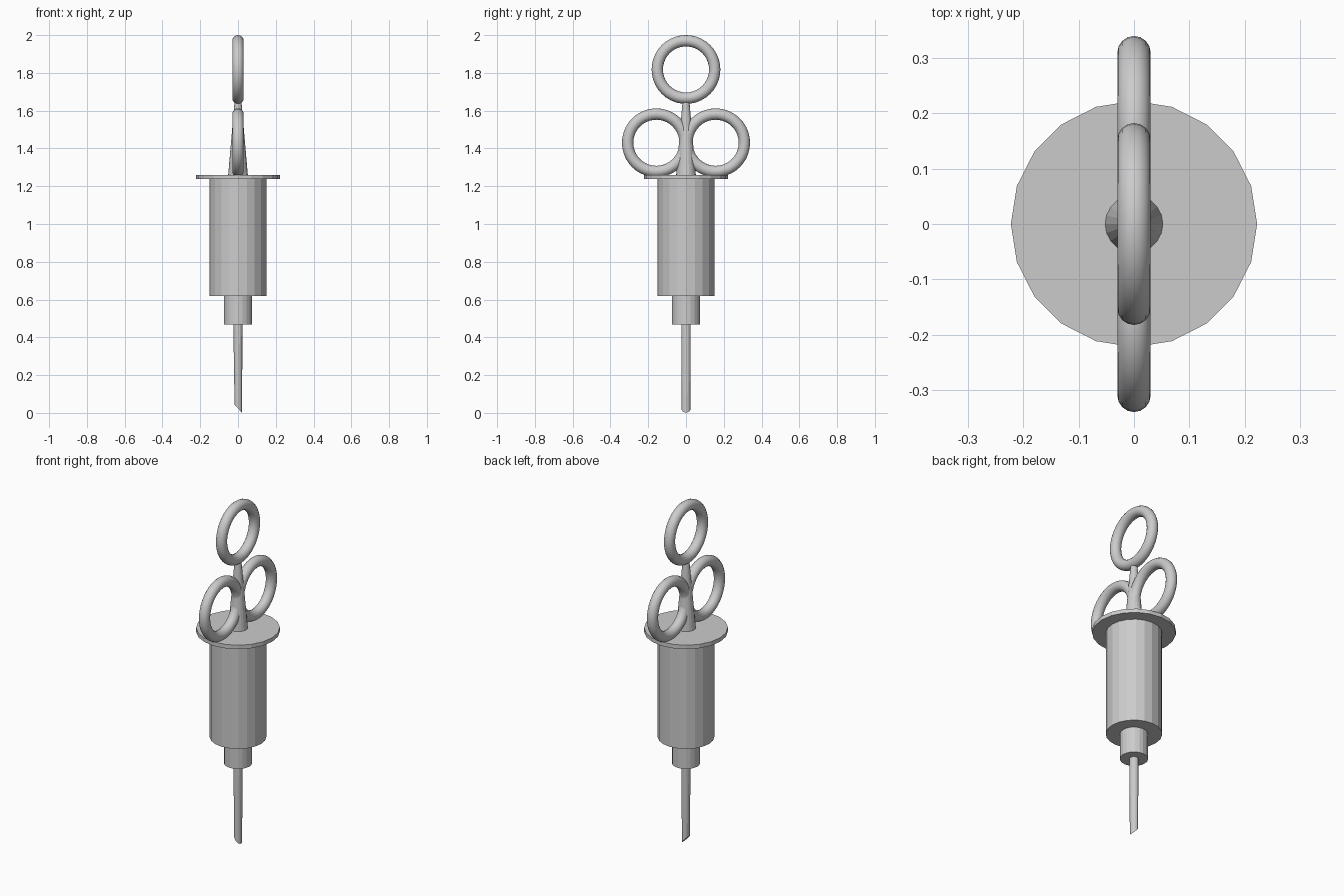
import bpy, math

if "Cube" in bpy.data.objects:
    bpy.data.objects.remove(bpy.data.objects["Cube"])


def cone(name, r_low, r_high, z0, z1, sides=20):
    # a corner of the polygon points along +x
    bpy.ops.mesh.primitive_cone_add(vertices=sides, radius1=r_low, radius2=r_high,
                                    depth=z1 - z0, location=(0, 0, (z0 + z1) / 2))
    ob = bpy.context.object
    ob.name = name
    return ob


def ring(name, y, z):
    bpy.ops.mesh.primitive_torus_add(major_radius=0.152, minor_radius=0.03,
                                     major_segments=40, minor_segments=16,
                                     location=(0, y, z), rotation=(0, math.pi / 2, 0))
    ob = bpy.context.object
    ob.name = name
    bpy.ops.object.shade_smooth()
    return ob


# Syringe body
cone("barrel", 0.15, 0.15, 0.62, 1.24)
cone("flange", 0.222, 0.222, 1.237, 1.26)
cone("needle_hub", 0.075, 0.075, 0.468, 0.62)

# Tapered plunger stem
cone("plunger_stem", 0.052, 0.018, 1.26, 1.65)

# Needle with a slanted tip
needle = cone("needle", 0.024, 0.025, 0.0, 0.48, 16)
for v in needle.data.vertices:
    if v.co.z < 0:
        v.co.x = v.co.x * 0.8 + 0.001
        v.co.z += 0.024 - v.co.x * 1.1

# Thumb ring and two finger rings
ring("thumb_ring", 0, 1.818)
for side, label in ((1, "back"), (-1, "front")):
    ring("finger_ring_" + label, side * 0.157, 1.43)
